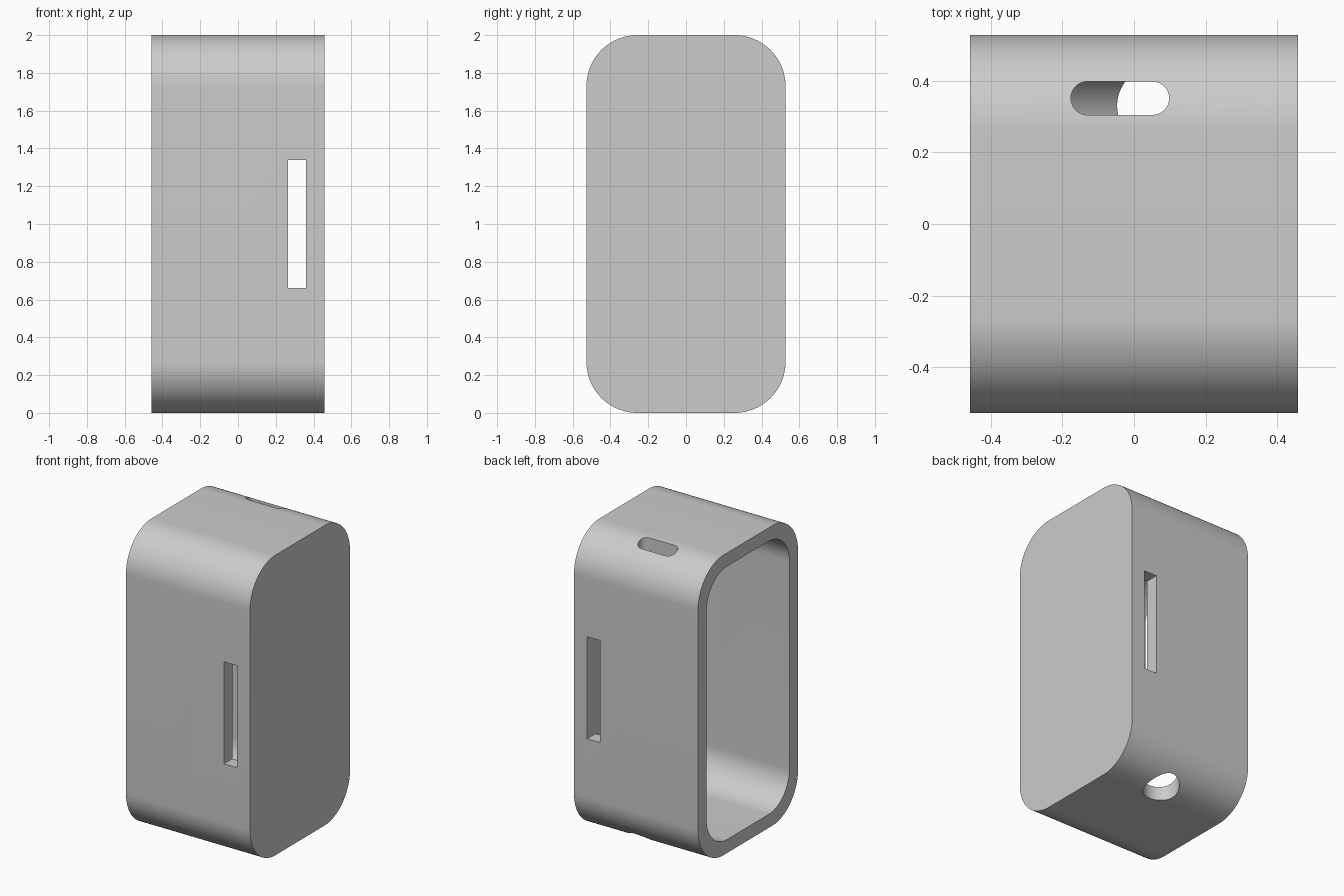
import bpy, bmesh, math
from mathutils import Matrix

HALF_X, HALF_Y, HALF_Z = 0.457, 0.527, 1.0
WALL = 0.09

cube = bpy.data.objects.get("Cube")
if cube:
    bpy.data.objects.remove(cube)

grey = bpy.data.materials.new("plain grey")
grey.use_nodes = True
colour = (0.6, 0.6, 0.6, 1)
grey.diffuse_color = colour
grey.node_tree.nodes["Principled BSDF"].inputs["Base Color"].default_value = colour


def rounded_outline(half_u, half_v, radius, steps=24):
    """Points of a rounded rectangle, counter-clockwise."""
    points = []
    for corner, (su, sv) in enumerate([(1, 1), (-1, 1), (-1, -1), (1, -1)]):
        for i in range(steps + 1):
            a = (corner + i / steps) * math.pi / 2
            p = (su * (half_u - radius) + radius * math.cos(a),
                 sv * (half_v - radius) + radius * math.sin(a))
            if not points or math.dist(p, points[-1]) > 1e-5:
                points.append(p)
    if math.dist(points[0], points[-1]) < 1e-5:
        points.pop()
    return points


def prism(name, outline, low, high, matrix):
    """Extrude an outline from low to high, then place it."""
    bm = bmesh.new()
    face = bm.faces.new([bm.verts.new((u, v, low)) for u, v in outline])
    top = bmesh.ops.extrude_face_region(bm, geom=[face])["geom"]
    bmesh.ops.translate(bm, vec=(0, 0, high - low),
                        verts=[g for g in top if isinstance(g, bmesh.types.BMVert)])
    bm.transform(matrix)
    bmesh.ops.recalc_face_normals(bm, faces=bm.faces)
    mesh = bpy.data.meshes.new(name)
    bm.to_mesh(mesh)
    bm.free()
    mesh.materials.append(grey)
    obj = bpy.data.objects.new(name, mesh)
    bpy.context.collection.objects.link(obj)
    return obj


# Outline (y, z) swept along x
along_x = Matrix.Translation((0, 0, HALF_Z)) @ Matrix(
    ((0, 0, 1, 0), (1, 0, 0, 0), (0, 1, 0, 0), (0, 0, 0, 1)))

# Case body, and the cavity open on the -x side
case = prism("case", rounded_outline(HALF_Y, HALF_Z, 0.27), -HALF_X, HALF_X, along_x)
cavity = prism("cavity_cutter", rounded_outline(HALF_Y - WALL, HALF_Z - WALL, 0.22),
               -HALF_X - 0.1, 0.363, along_x)

# Tall slot through front and back walls
slot = prism("strap_slot_cutter", [(-0.048, -0.34), (0.048, -0.34), (0.048, 0.34), (-0.048, 0.34)],
             -1, 1, Matrix.Translation((0.313, 0, HALF_Z)) @ Matrix.Rotation(math.pi / 2, 4, 'X'))

# Rounded slot in the top, round hole in the bottom
top_slot = prism("top_slot_cutter", rounded_outline(0.137, 0.0465, 0.0465),
                 1.6, 2.1, Matrix.Translation((-0.039, 0.351, 0)))
bottom_hole = prism("bottom_hole_cutter", rounded_outline(0.11, 0.11, 0.11),
                    -0.1, 0.35, Matrix.Translation((0.063, 0.33, 0)))

cutters = [cavity, slot, top_slot, bottom_hole]
for cutter in cutters:
    cut = case.modifiers.new(cutter.name, 'BOOLEAN')
    cut.operation = 'DIFFERENCE'
    cut.solver = 'EXACT'
    cut.object = cutter

# Apply the cuts and remove the cutters
bpy.ops.object.select_all(action='DESELECT')
case.select_set(True)
bpy.context.view_layer.objects.active = case
for cutter in cutters:
    bpy.ops.object.modifier_apply(modifier=cutter.name)
for cutter in cutters:
    bpy.data.objects.remove(cutter)
bpy.ops.object.shade_smooth_by_angle(angle=math.radians(30))
